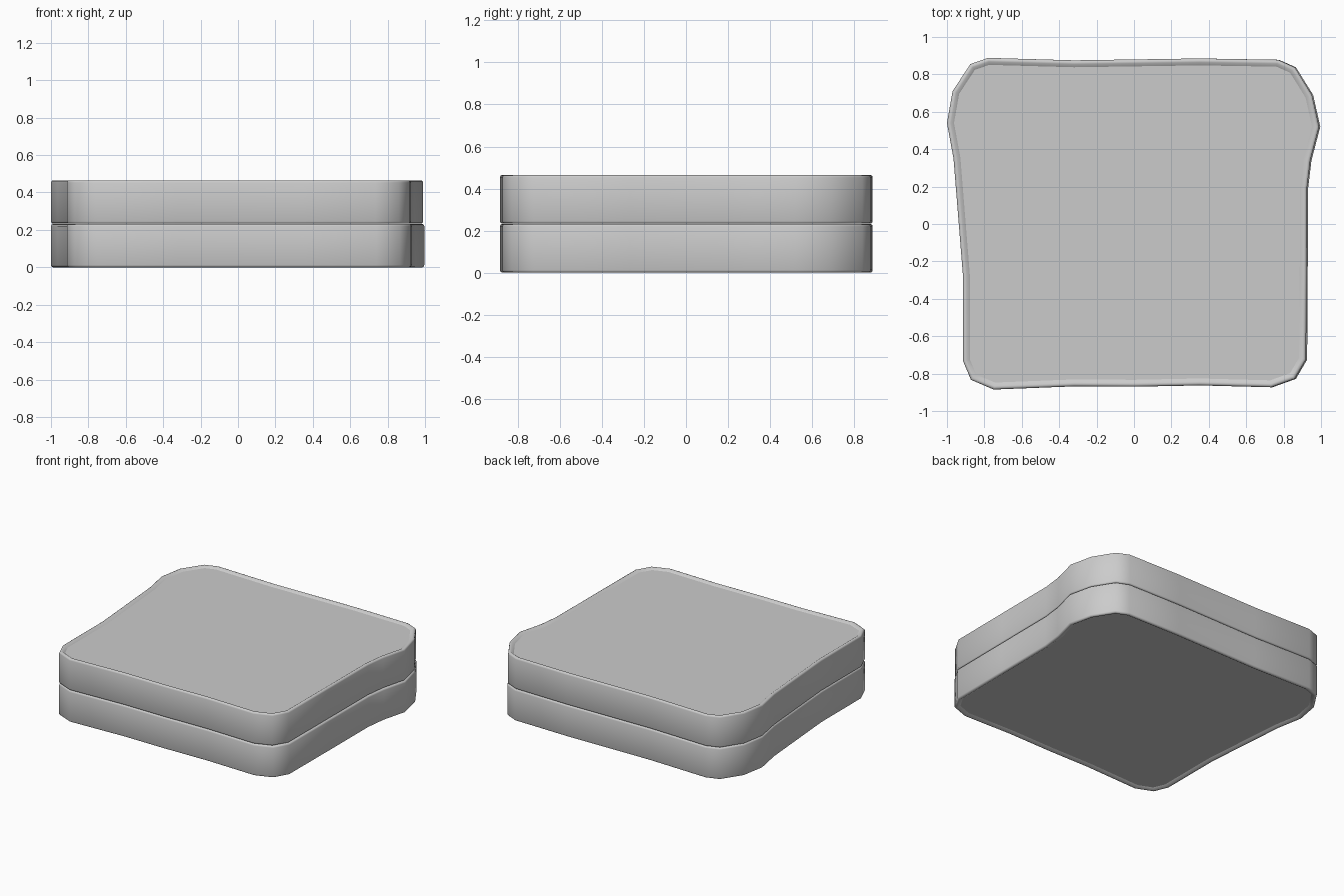
import bpy, bmesh
from mathutils import Vector

if "Cube" in bpy.data.objects:
    bpy.data.objects.remove(bpy.data.objects["Cube"])

# Bread outline, counter-clockwise from the front left corner
OUTLINE = [(-.75, -.885), (-.32, -.868), (0, -.87), (.35, -.863), (.735, -.873), (.86, -.828),
           (.92, -.725), (.923, -.27), (.925, .19), (.943, .34), (.99, .52), (.952, .69),
           (.86, .838), (.77, .878), (.35, .885), (-.32, .875), (-.78, .888), (-.875, .855),
           (-.97, .71), (-1, .54), (-.965, .35), (-.915, -.27), (-.915, -.73), (-.872, -.833)]


def inset(points, d):
    """Move every edge of a closed outline inwards by d, with mitred corners."""
    pts, out = [Vector(p) for p in points], []
    for i, p in enumerate(pts):
        a = (p - pts[i - 1]).normalized()
        b = (pts[(i + 1) % len(pts)] - p).normalized()
        na, nb = Vector((-a.y, a.x)), Vector((-b.y, b.x))
        out.append(p + (na + nb) * d / (1 + na.dot(nb)))
    return out


def slice_of_bread(name, z0, z1):
    # Crust profile (inset, height): dished face, rounded rim, straight wall
    rim = [(.037, .012), (.02, .001), (.011, 0), (.003, .004), (0, .012)]
    profile = [(d, z0 + h) for d, h in rim] + [(d, z1 - h) for d, h in reversed(rim)]
    bm = bmesh.new()
    rings = [[bm.verts.new((p.x, p.y, z)) for p in inset(OUTLINE, d)] for d, z in profile]
    n = len(OUTLINE)
    for lo, hi in zip(rings, rings[1:]):
        for i in range(n):
            j = (i + 1) % n
            bm.faces.new((lo[i], lo[j], hi[j], hi[i])).smooth = True
    # Flat crumb faces with a crisp border
    caps = [bm.faces.new(rings[-1]), bm.faces.new(rings[0][::-1])]
    for f in caps:
        for e in f.edges:
            e.smooth = False
    mesh = bpy.data.meshes.new(name)
    bm.to_mesh(mesh)
    bm.free()
    ob = bpy.data.objects.new(name, mesh)
    bpy.context.collection.objects.link(ob)
    return ob


# Two stacked slices, the lower one a hair wider on the right
lower = slice_of_bread("lower_bread_slice", 0, .232)
lower.scale.x, lower.location.x = 1.003, .003
slice_of_bread("upper_bread_slice", .233, .465)
